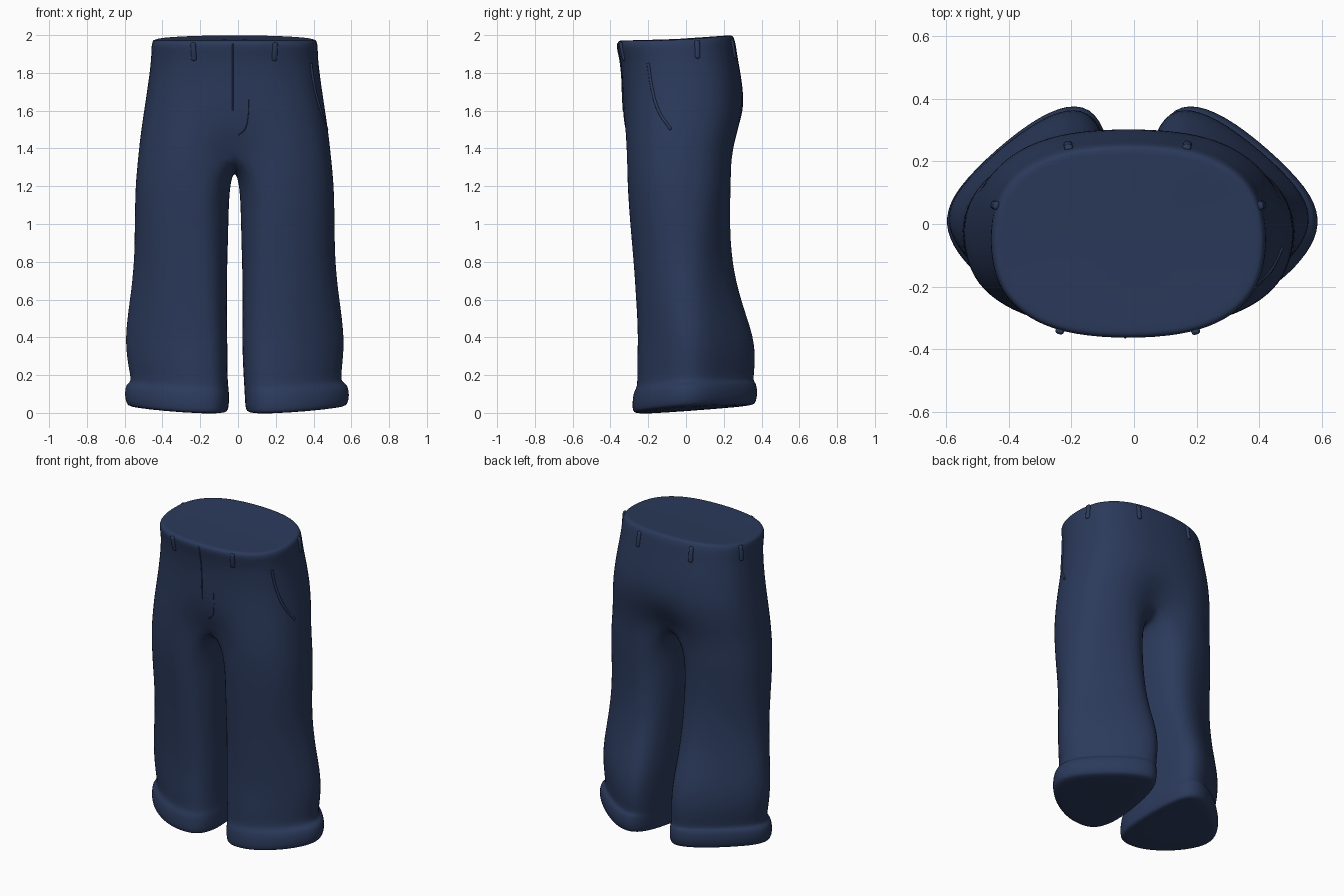
import bpy, bmesh, math
from mathutils import Vector
from mathutils.bvhtree import BVHTree

if "Cube" in bpy.data.objects:
    bpy.data.objects.remove(bpy.data.objects["Cube"])

denim = bpy.data.materials.new("navy denim")
denim.use_nodes = True
denim.diffuse_color = (0.024, 0.042, 0.105, 1)
bsdf = denim.node_tree.nodes["Principled BSDF"]
bsdf.inputs["Base Color"].default_value = denim.diffuse_color
bsdf.inputs["Roughness"].default_value = 0.8

K = 10          # steps around the outside of each half
CX = -0.018     # centre line of the hips


def power(value, p):
    return math.copysign(abs(value) ** p, value)


# Half outline of the hips: u runs centre to side, v runs front to back
half = [(abs(math.sin(math.pi * i / K)) ** 0.8,
         0.5 - 0.5 * power(math.cos(math.pi * i / K), 0.8)) for i in range(K + 1)]
strip_v = [0.8, 0.6, 0.4, 0.2]
strip_z = [1.34, 1.3, 1.29, 1.32]

# Leg outlines: rounded at the thigh, skewed teardrop at the hem
thigh = ([(0.2, 0.06)] + half[1:K] + [(0.22, 0.94)]
         + [(0.08, 0.8), (0, 0.6), (0, 0.4), (0.07, 0.2)])
hem = [(.08, .05), (.2, 0), (.42, 0), (.63, .07), (.82, .18), (.96, .32), (1, .45),
       (.93, .59), (.7, .78), (.45, .94), (.24, 1), (.1, .93), (.03, .7), (0, .45), (0, .2)]

# Hip rings: height, half width, front y, back y, centre pinch, rear lift
hips = [(1.963, 0.405, -0.325, 0.225, 0, 0.035),
        (1.968, 0.432, -0.358, 0.25, 0, 0.034),
        (1.945, 0.447, -0.374, 0.265, 0, 0.025),
        (1.88, 0.445, -0.352, 0.275, 0, 0.01),
        (1.75, 0.462, -0.34, 0.302, 0, 0),
        (1.6, 0.485, -0.34, 0.314, 0, 0),
        (1.46, 0.506, -0.341, 0.288, 0.06, 0),
        (1.35, 0.517, -0.341, 0.268, 0.14, 0)]

# Leg rings: height, outer x, inner x, front y, back y, hem blend, mirror shift, tilt
legs = [(1.2, 0.515, 0.01, -0.331, 0.258, 0.0, 0.035, 0),
        (1.0, 0.522, 0.013, -0.312, 0.254, 0.2, 0.035, 0),
        (0.8, 0.525, 0.018, -0.29, 0.265, 0.45, 0.035, 0),
        (0.6, 0.548, 0.022, -0.271, 0.306, 0.75, 0.035, 0),
        (0.4, 0.574, 0.02, -0.254, 0.376, 1, 0.035, 0),
        (0.24, 0.562, 0.026, -0.261, 0.38, 1, 0.03, 0.3),
        (0.13, 0.55, 0.032, -0.257, 0.366, 1, 0.02, 0.7),
        (0.112, 0.588, 0.033, -0.276, 0.385, 1, 0.015, 1),
        (0.05, 0.601, 0.036, -0.286, 0.394, 1, 0.01, 1),
        (-0.002, 0.588, 0.04, -0.284, 0.382, 1, 0.01, 1),
        (-0.015, 0.56, 0.06, -0.262, 0.355, 1, 0.01, 1)]

bm = bmesh.new()


def bridge(a, b):
    for i in range(len(a)):
        j = (i + 1) % len(a)
        bm.faces.new((a[i], a[j], b[j], b[i]))


# Hips, closed at the waist
previous = None
for z, w, yf, yb, pinch, lift in hips:
    def point(i, side):
        u, v = half[i]
        middle = i in (0, K)
        vv = v + (pinch if i == 0 else -pinch if i == K else 0)
        rise = lift * (v * v + 0.2 * (1 - v) ** 2) + (0.4 * pinch if middle else 0)
        return bm.verts.new((CX + side * u * w, yf + vv * (yb - yf), z + rise))
    left = [point(i, 1) for i in range(K + 1)]
    right = [left[0]] + [point(i, -1) for i in range(1, K)] + [left[K]]
    ring = left + right[K - 1:0:-1]
    if previous:
        bridge(previous, ring)
    else:
        bm.faces.new(ring)
    previous = ring

# Crotch strip shared by both legs
y0, y1 = left[0].co.y, left[K].co.y
strip = [bm.verts.new((CX, y0 + v * (y1 - y0), z)) for v, z in zip(strip_v, strip_z)]

# Legs with turned-up cuffs, closed at the hem
for side, start in ((1, left), (-1, right)):
    previous = start + strip
    for z, xo, xi, yf, yb, blend, shift, tilt in legs:
        ring = []
        for (u0, v0), (u1, v1) in zip(thigh, hem):
            u, v = u0 + blend * (u1 - u0), v0 + blend * (v1 - v0)
            x = xi + u * (xo - xi)
            ring.append(bm.verts.new((x if side > 0 else -x - shift, yf + v * (yb - yf),
                                      z + tilt * (0.025 * u + 0.045 * v))))
        bridge(previous, ring)
        previous = ring
    bm.faces.new(previous)

bmesh.ops.recalc_face_normals(bm, faces=bm.faces)
mesh = bpy.data.meshes.new("trousers")
bm.to_mesh(mesh)
bm.free()
mesh.materials.append(denim)
trousers = bpy.data.objects.new("trousers", mesh)
bpy.context.collection.objects.link(trousers)
smooth = trousers.modifiers.new("smooth", "SUBSURF")
smooth.levels = smooth.render_levels = 2
for poly in mesh.polygons:
    poly.use_smooth = True

bpy.context.view_layer.update()
surface = BVHTree.FromObject(trousers, bpy.context.evaluated_depsgraph_get())


def project(origin, direction):
    hit, normal, _, _ = surface.ray_cast(Vector(origin), Vector(direction))
    return hit, normal


def belt_loop(name, origin, direction):
    hit, normal = project(origin, direction)
    bpy.ops.mesh.primitive_cube_add(size=1, location=hit)
    loop = bpy.context.object
    loop.name = name
    loop.scale = (0.028, 0.022, 0.098)
    loop.rotation_euler = normal.to_track_quat("Y", "Z").to_euler()
    bpy.ops.object.transform_apply(location=False, rotation=False, scale=True)
    bevel = loop.modifiers.new("round", "BEVEL")
    bevel.width, bevel.segments = 0.01, 3
    loop.data.materials.append(denim)
    bpy.ops.object.shade_smooth()


def seam(name, origins, direction, radius):
    curve = bpy.data.curves.new(name, "CURVE")
    curve.dimensions = "3D"
    curve.bevel_depth, curve.bevel_resolution = radius, 2
    curve.use_fill_caps = True
    spline = curve.splines.new("BEZIER")
    spline.bezier_points.add(len(origins) - 1)
    for p, origin in zip(spline.bezier_points, origins):
        p.co = project(origin, direction)[0]
        p.handle_left_type = p.handle_right_type = "AUTO"
    curve.materials.append(denim)
    obj = bpy.data.objects.new(name, curve)
    bpy.context.collection.objects.link(obj)
    bpy.ops.object.select_all(action="DESELECT")
    obj.select_set(True)
    bpy.context.view_layer.objects.active = obj
    bpy.ops.object.convert(target="MESH")


# Belt loops around the waist
for label, x in (("right", -0.235), ("left", 0.195)):
    belt_loop("front_belt_loop_" + label, (x, -2, 1.912), (0, 1, 0))
for label, x in (("right", -0.21), ("left", 0.17)):
    belt_loop("back_belt_loop_" + label, (x, 2, 1.925), (0, -1, 0))
for label, s in (("right", -1), ("left", 1)):
    belt_loop("side_belt_loop_" + label, (2 * s, 0.06, 1.925), (-s, 0, 0))

# Pocket edge on the left hip
pocket = [(-0.2, 1.85), (-0.18, 1.72), (-0.145, 1.6), (-0.08, 1.5)]
seam("pocket_edge", [(2, y, z) for y, z in pocket], (-1, 0, 0), 0.008)

# Fly opening and its curved stitching
fly = (1.955, 1.92, 1.88, 1.82, 1.75, 1.68, 1.6)
seam("fly_opening", [(-0.028, -2, z) for z in fly], (0, 1, 0), 0.004)
stitch = [(0.055, 1.66), (0.052, 1.56), (0.035, 1.5), (0, 1.47)]
seam("fly_stitching", [(x, -2, z) for x, z in stitch], (0, 1, 0), 0.003)
